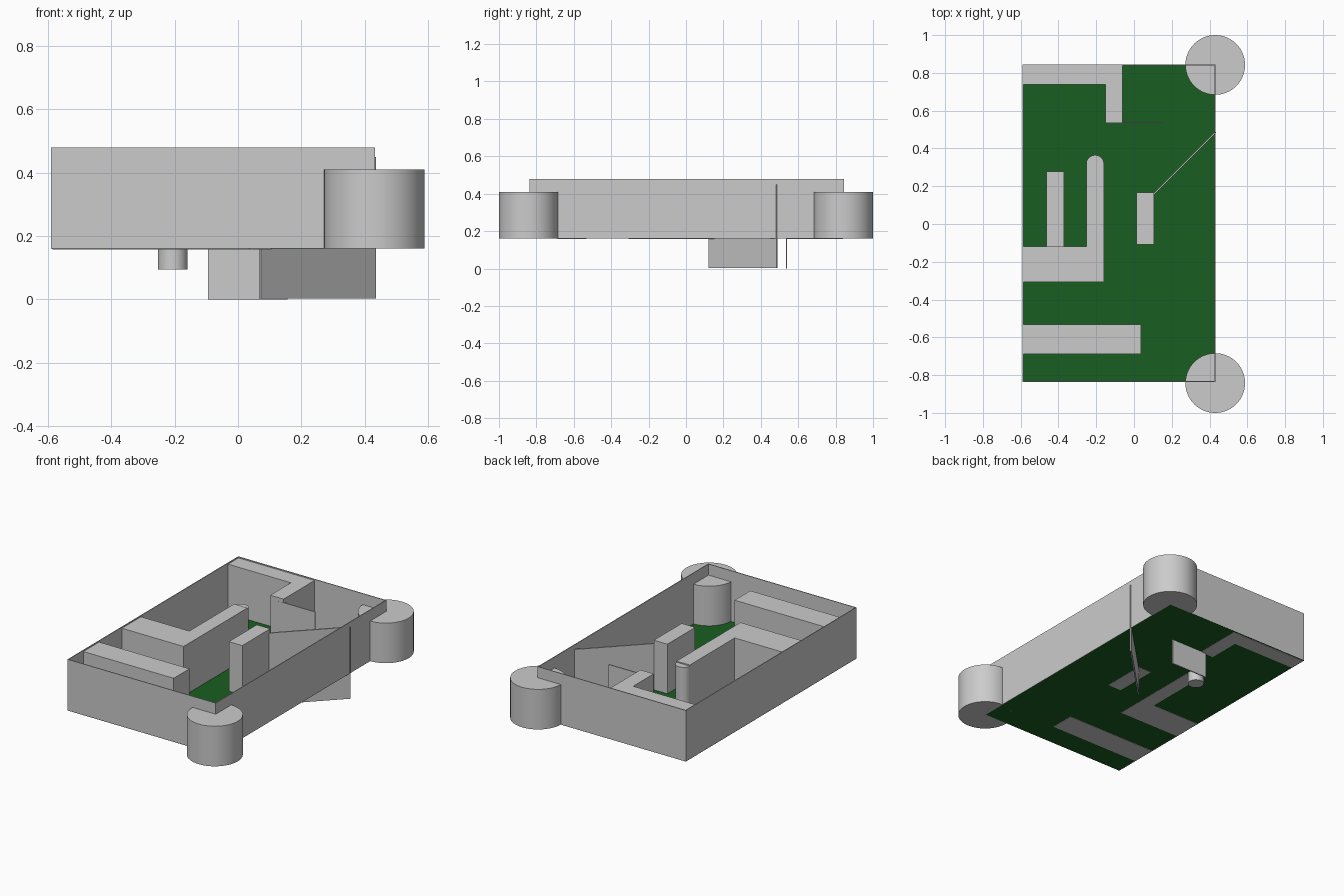
import bpy, bmesh, math
from mathutils import Matrix

if "Cube" in bpy.data.objects:
    bpy.data.objects.remove(bpy.data.objects["Cube"])

BASE, TOP = 0.158, 0.472      # raised blocks
WALL_TOP = 0.479
X0, X1, Y0, Y1 = -0.59, 0.43, -0.837, 0.845


def finish(name, bm):
    bmesh.ops.recalc_face_normals(bm, faces=bm.faces)
    mesh = bpy.data.meshes.new(name)
    bm.to_mesh(mesh)
    bm.free()
    ob = bpy.data.objects.new(name, mesh)
    bpy.context.collection.objects.link(ob)
    return ob


def prism(name, outline, z0, z1):
    """Extrude a flat outline from z0 to z1."""
    bm = bmesh.new()
    face = bm.faces.new([bm.verts.new((x, y, z0)) for x, y in outline])
    res = bmesh.ops.extrude_face_region(bm, geom=[face])
    for v in res["geom"]:
        if isinstance(v, bmesh.types.BMVert):
            v.co.z = z1
    return finish(name, bm)


def box(name, x0, x1, y0, y1, z0=BASE, z1=TOP):
    return prism(name, [(x0, y0), (x1, y0), (x1, y1), (x0, y1)], z0, z1)


def cylinder(name, x, y, r, z0, z1):
    bm = bmesh.new()
    bmesh.ops.create_cone(bm, cap_ends=True, segments=64, radius1=r, radius2=r,
                          depth=z1 - z0,
                          matrix=Matrix.Translation((x, y, (z0 + z1) / 2)))
    ob = finish(name, bm)
    bpy.ops.object.select_all(action='DESELECT')
    ob.select_set(True)
    bpy.context.view_layer.objects.active = ob
    bpy.ops.object.shade_smooth_by_angle(angle=math.radians(30))
    return ob


# Green floor
green = bpy.data.materials.new("floor_green")
green.diffuse_color = (0.01, 0.11, 0.015, 1)
green.use_nodes = True
green.node_tree.nodes["Principled BSDF"].inputs["Base Color"].default_value = green.diffuse_color
floor = box("floor", X0, X1, Y0, Y1, 0.160, 0.163)
floor.data.materials.append(green)

# Thin outer walls
T = 0.005
box("left_wall", X0, X0 + T, Y0, Y1, 0.16, WALL_TOP)
box("right_wall", X1 - T / 2, X1 + T / 2, Y0, Y1, 0.16, WALL_TOP)
box("front_wall", X0 + T, X1 - T / 2, Y0, Y0 + T, 0.16, WALL_TOP)
box("back_wall", X0 + T, X1 - T / 2, Y1 - T, Y1, 0.16, WALL_TOP)

# Round corner towers
for label, y in (("front", -0.842), ("back", 0.842)):
    cylinder(label + "_corner_tower", 0.43, y, 0.158, 0.16, 0.41)

# Raised blocks inside the walls
box("front_block", X0 + T, 0.038, -0.688, -0.533)
box("island_block", 0.012, 0.105, -0.108, 0.167)
prism("middle_angle_block",
      [(X0 + T, -0.308), (-0.16, -0.308), (-0.16, 0.322), (-0.252, 0.322),
       (-0.252, -0.12), (X0 + T, -0.12)], BASE, TOP)
prism("back_angle_block",
      [(X0 + T, 0.738), (-0.152, 0.738), (-0.152, 0.535), (-0.06, 0.535),
       (-0.06, Y1 - T), (X0 + T, Y1 - T)], BASE, TOP)
box("low_strip", -0.462, -0.37, -0.12, 0.277, 0.162, 0.23)
cylinder("rounded_block_end", -0.206, 0.318, 0.0465, 0.095, 0.465)

# Thin partitions reaching below the floor
box("straight_partition", -0.095, 0.156, 0.534, 0.541, 0.0, 0.45)
h = 0.003
prism("diagonal_partition",
      [(0.07 + h, 0.124 - h), (0.433 + h, 0.487 - h),
       (0.433 - h, 0.487 + h), (0.07 - h, 0.124 + h)], 0.003, 0.45)
